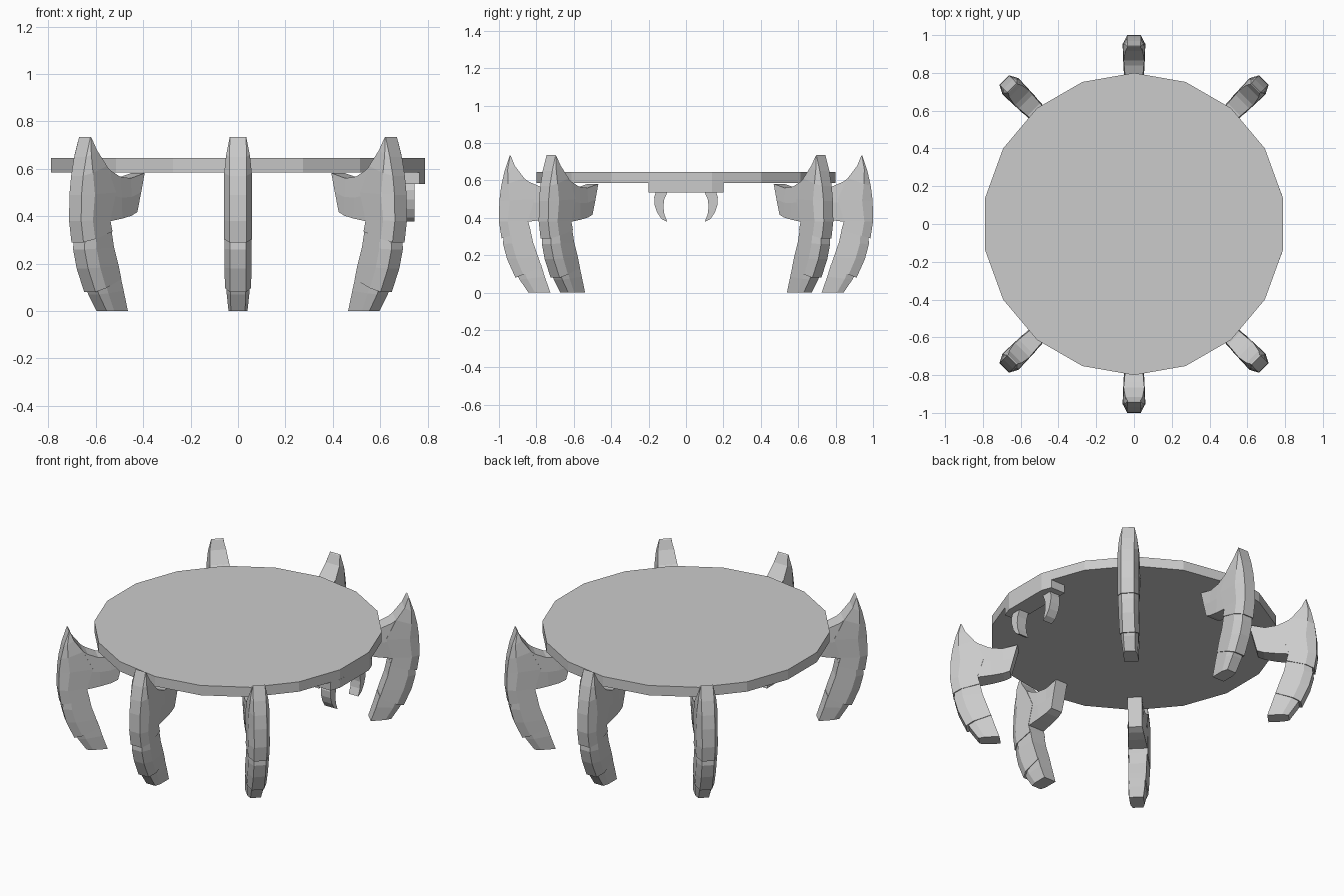
import bpy, bmesh
from math import radians, sin, cos
from mathutils import Matrix


def make_object(name, bm):
    bmesh.ops.recalc_face_normals(bm, faces=bm.faces)
    mesh = bpy.data.meshes.new(name)
    bm.to_mesh(mesh)
    bm.free()
    obj = bpy.data.objects.new(name, mesh)
    bpy.context.collection.objects.link(obj)
    return obj


def prism(bm, outline, vec):
    """Extrude a closed 3D outline along vec."""
    face = bm.faces.new([bm.verts.new(p) for p in outline])
    new = bmesh.ops.extrude_face_region(bm, geom=[face], use_keep_orig=True)["geom"]
    bmesh.ops.translate(bm, vec=vec, verts=[v for v in new if isinstance(v, bmesh.types.BMVert)])


def loft(bm, stations, shoulder=0.3):
    """Six-sided sections: outer (r, z), inner (r, z), half widths outer / shoulder / inner."""
    rings = []
    for ro, zo, ri, zi, ho, hm, hi in stations:
        rs, zs = ro + (ri - ro) * shoulder, zo + (zi - zo) * shoulder
        pts = [(ro, -ho, zo), (ro, ho, zo), (rs, hm, zs), (ri, hi, zi), (ri, -hi, zi), (rs, -hm, zs)]
        rings.append([bm.verts.new(p) for p in pts])
    for a, b in zip(rings, rings[1:]):
        for i in range(6):
            j = (i + 1) % 6
            bm.faces.new((a[i], a[j], b[j], b[i]))
    bm.faces.new(rings[0])
    bm.faces.new(rings[-1])


# Table top: 18-sided disc
bm = bmesh.new()
prism(bm, [(0.8 * sin(radians(20 * i)), 0.8 * cos(radians(20 * i)), 0.585) for i in range(18)], (0, 0, 0.06))
make_object("table_top", bm)

# Rim bracket below the top on the +x side
bm = bmesh.new()
prism(bm, [(0.67, -0.2, 0.535), (0.766, -0.2, 0.535), (0.788, -0.14, 0.535),
           (0.788, 0.14, 0.535), (0.766, 0.2, 0.535), (0.67, 0.2, 0.535)], (0, 0, 0.05))
make_object("rim_bracket", bm)

# Pair of curved fangs
fang = [(0.160, 0.54), (0.170, 0.51), (0.168, 0.47), (0.155, 0.43), (0.132, 0.395),
        (0.100, 0.378), (0.116, 0.42), (0.121, 0.46), (0.116, 0.50), (0.098, 0.54)]
for side, name in ((1, "fang_back"), (-1, "fang_front")):
    bm = bmesh.new()
    prism(bm, [(0.68, side * y, z) for y, z in fang], (0.064, 0, 0))
    make_object(name, bm)

# Leg, modelled pointing along +x
bm = bmesh.new()
# upper armour with pointed tip
loft(bm, [(0.942, 0.735, 0.936, 0.730, 0.034, 0.035, 0.034),
          (0.970, 0.650, 0.915, 0.678, 0.036, 0.050, 0.046),
          (0.988, 0.570, 0.865, 0.612, 0.036, 0.058, 0.055),
          (0.998, 0.490, 0.810, 0.500, 0.036, 0.060, 0.055),
          (1.000, 0.380, 0.845, 0.385, 0.036, 0.060, 0.055),
          (0.986, 0.290, 0.832, 0.335, 0.036, 0.060, 0.055)])
# middle segment
loft(bm, [(0.975, 0.310, 0.835, 0.350, 0.034, 0.057, 0.050),
          (0.978, 0.260, 0.818, 0.270, 0.034, 0.058, 0.050),
          (0.957, 0.180, 0.790, 0.190, 0.034, 0.057, 0.050),
          (0.912, 0.080, 0.772, 0.135, 0.034, 0.055, 0.048)])
# foot
loft(bm, [(0.905, 0.100, 0.775, 0.150, 0.032, 0.050, 0.045),
          (0.890, 0.070, 0.755, 0.085, 0.032, 0.048, 0.045),
          (0.842, 0.000, 0.725, 0.000, 0.030, 0.040, 0.040)])
# arm reaching under the table top
loft(bm, [(0.890, 0.630, 0.860, 0.378, 0.052, 0.056, 0.054),
          (0.840, 0.593, 0.835, 0.380, 0.052, 0.055, 0.052),
          (0.780, 0.567, 0.765, 0.390, 0.047, 0.052, 0.047),
          (0.710, 0.560, 0.705, 0.402, 0.042, 0.045, 0.042),
          (0.625, 0.582, 0.667, 0.417, 0.040, 0.040, 0.038)], 0.5)
leg = make_object("leg_back", bm)

# Six legs: two on the y axis, four on the diagonals slightly shifted
places = [("leg_back", 90, 0, 0), ("leg_front", -90, 0, 0),
          ("leg_back_right", 45, -0.02, 0.055), ("leg_back_left", 135, 0.02, 0.055),
          ("leg_front_right", -45, -0.02, -0.055), ("leg_front_left", -135, 0.02, -0.055)]
for name, angle, x, y in places:
    obj = leg
    if name != leg.name:
        obj = bpy.data.objects.new(name, leg.data)
        bpy.context.collection.objects.link(obj)
    obj.matrix_world = Matrix.Translation((x, y, 0)) @ Matrix.Rotation(radians(angle), 4, 'Z')
